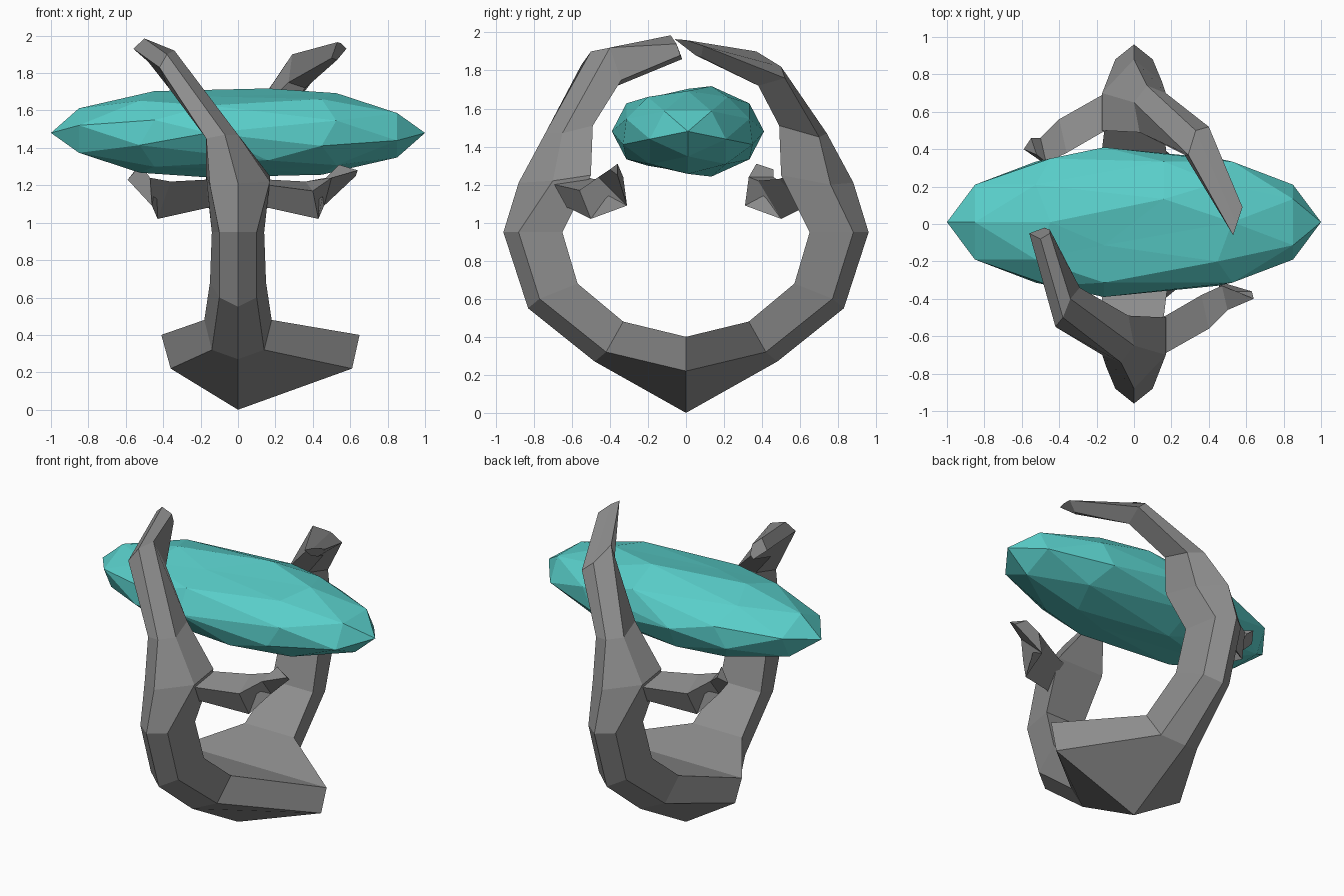
import bpy, bmesh
from math import radians
from mathutils import Matrix, Vector

cube = bpy.data.objects.get("Cube")
if cube:
    bpy.data.objects.remove(cube)


def material(name, color):
    mat = bpy.data.materials.new(name)
    mat.use_nodes = True
    mat.diffuse_color = (*color, 1)
    mat.node_tree.nodes["Principled BSDF"].inputs["Base Color"].default_value = (*color, 1)
    return mat


def add_object(name, bm, mat):
    bmesh.ops.recalc_face_normals(bm, faces=bm.faces)
    mesh = bpy.data.meshes.new(name)
    bm.to_mesh(mesh)
    bm.free()
    mesh.materials.append(mat)
    obj = bpy.data.objects.new(name, mesh)
    bpy.context.collection.objects.link(obj)
    return obj


def loft(name, sections, mat):
    """Skin a row of equal-sized sections and close both ends."""
    bm = bmesh.new()
    rings = [[bm.verts.new(p) for p in section] for section in sections]
    for a, b in zip(rings, rings[1:]):
        for i in range(len(a)):
            j = (i + 1) % len(a)
            bm.faces.new((a[i], a[j], b[j], b[i]))
    bm.faces.new(rings[0])
    bm.faces.new(rings[-1])
    return add_object(name, bm, mat)


def half_turn(section):
    return [(-x, -y, z) for x, y, z in section]


def even(ridge, outer, inner):
    """Symmetric five-sided section: ridge (y, z), outer and inner corners (x, y, z)."""
    flip = lambda p: (-p[0], p[1], p[2])
    return [(0, *ridge), flip(outer), flip(inner), inner, outer]


stone = material("grey stone", (0.27, 0.27, 0.27))
teal = material("teal crystal", (0.10, 0.62, 0.59))

# Cradle: keel, then one claw-like arm used on both sides
keel = [(0, 0, 0), (-.36, 0, .22), (-.41, 0, .4), (.65, 0, .4), (.61, 0, .22)]
arm = [
    even((-.48, .27), (.14, -.42, .32), (.18, -.33, .48)),
    even((-.83, .55), (.10, -.77, .60), (.15, -.57, .68)),
    even((-.96, .95), (.10, -.88, .95), (.14, -.65, .95)),
    [(0, -.88, 1.21), (-.15, -.76, 1.2), (-.17, -.5, 1.25), (.17, -.5, 1.25), (.17, -.7, 1.22)],
    [(-.07, -.74, 1.47), (-.17, -.7, 1.45), (-.17, -.49, 1.51), (-.03, -.49, 1.51), (0, -.65, 1.47)],
]
front_claw = [
    [(-.38, -.5, 1.9), (-.42, -.55, 1.83), (-.37, -.36, 1.72), (-.29, -.34, 1.75), (-.34, -.4, 1.92)],
    [(-.5, -.08, 1.985), (-.56, -.05, 1.93), (-.48, -.02, 1.86), (-.45, -.03, 1.88), (-.45, -.05, 1.94)],
]
back_claw = [
    [(-.33, -.5, 1.82), (-.4, -.52, 1.76), (-.36, -.38, 1.72), (-.27, -.37, 1.75), (-.29, -.37, 1.9)],
    [(-.55, 0, 1.96), (-.58, -.09, 1.93), (-.53, -.08, 1.87), (-.5, -.05, 1.88), (-.53, .06, 1.965)],
]
# The far arm runs the other way round, so its side corners swap
back = [[s[0]] + s[:0:-1] for s in map(half_turn, arm + back_claw)]
loft("cradle", back[::-1] + [keel] + arm + front_claw, stone)

# Side hooks branching off each arm
root = [(0, -.55, 1.25), (0, -.82, 1.2), (0, -.72, 1.0)]
neck = [(.17, -.49, 1.23), (.17, -.69, 1.2), (.16, -.62, 1.08)]
bend = [(.36, -.38, 1.22), (.40, -.56, 1.17), (.43, -.5, 1.02)]
flare = [(.47, -.33, 1.24), (.5, -.46, 1.24), (.46, -.31, 1.09)]
hook = [root, neck, bend, flare]
loft("front_hook", hook + [[(.54, -.36, 1.31), (.64, -.4, 1.28), (.63, -.36, 1.25)]], stone)
loft("back_hook", [half_turn(s) for s in
                   hook + [[(.52, -.37, 1.31), (.55, -.46, 1.28), (.59, -.4, 1.23)]]], stone)

# Faceted crystal: long along x, slightly hollowed on the front
bm = bmesh.new()
bmesh.ops.create_icosphere(bm, subdivisions=2, radius=1)
bm.transform(Matrix.Rotation(radians(90), 4, "Y"))
for v in bm.verts:
    if abs(v.co.x) < .1:
        v.co.x += .16 * (1 if v.co.z * v.co.y > 0 else -1)
        if v.co.y < 0 and abs(v.co.z) > .9:
            v.co.z *= .82
bm.transform(Matrix.Translation(Vector((0, .01, 1.48))) @ Matrix.Diagonal((1, .4, .25, 1)))
add_object("crystal", bm, teal)
